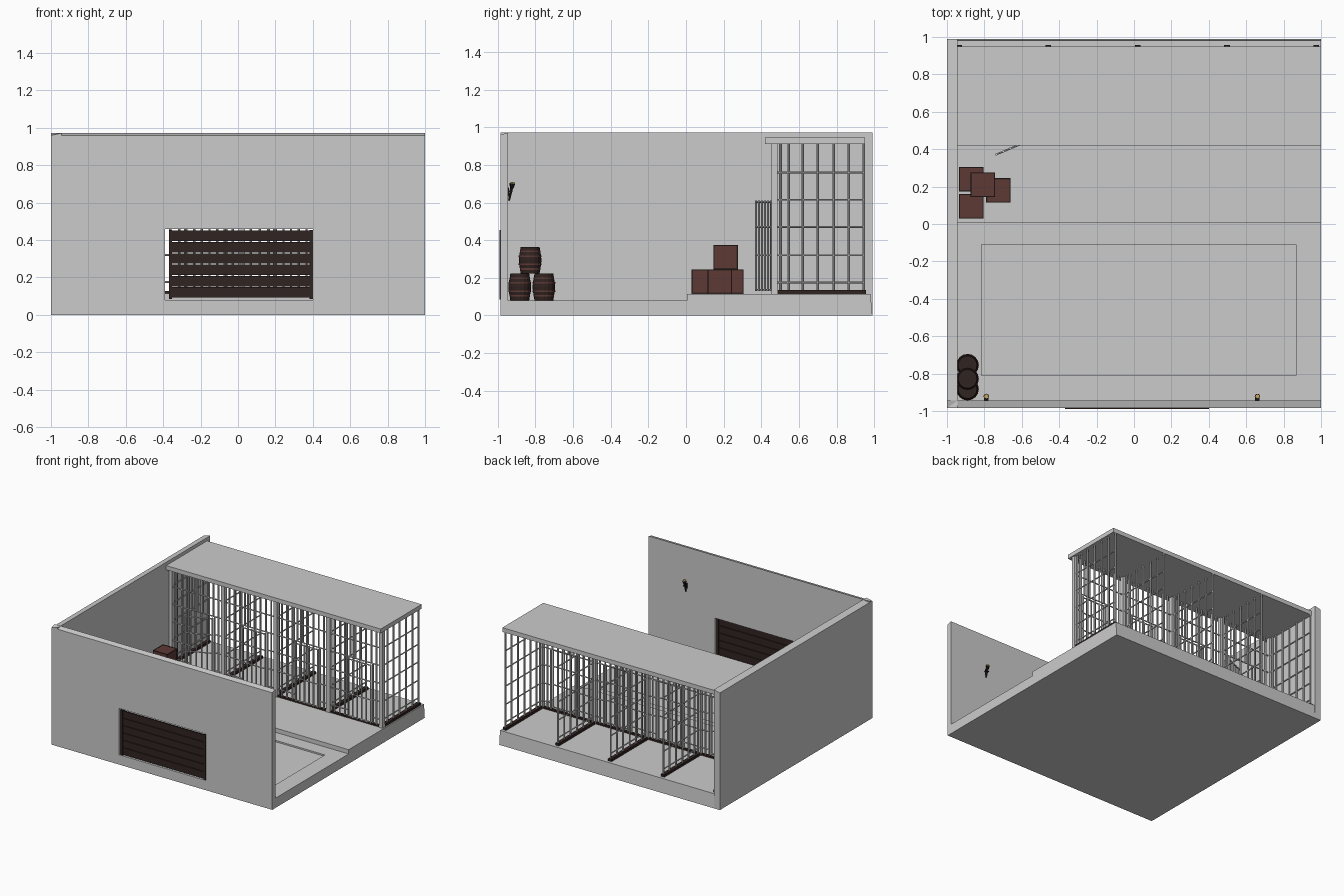
import bpy, bmesh, math
from mathutils import Vector, Matrix

if "Cube" in bpy.data.objects:
    bpy.data.objects.remove(bpy.data.objects["Cube"])


def material(name, rgb):
    m = bpy.data.materials.new(name)
    m.diffuse_color = (*rgb, 1)
    m.use_nodes = True
    m.node_tree.nodes["Principled BSDF"].inputs["Base Color"].default_value = m.diffuse_color
    return m


DARK = material("dark_wood", (0.03, 0.017, 0.015))
RED = material("red_wood", (0.11, 0.042, 0.036))
IRON = material("black_iron", (0.012, 0.01, 0.01))
GOLD = material("flame", (0.5, 0.36, 0.1))


class Part:
    """Collects boxes, rods and prisms into one named object."""

    def __init__(self, name, *mats):
        self.name, self.mats, self.bm = name, mats, bmesh.new()

    def box(self, x0, x1, y0, y1, z0, z1, mat=0):
        m = (Matrix.Translation(((x0 + x1) / 2, (y0 + y1) / 2, (z0 + z1) / 2))
             @ Matrix.Diagonal((x1 - x0, y1 - y0, z1 - z0, 1)))
        r = bmesh.ops.create_cube(self.bm, size=1, matrix=m)
        self.paint(r["verts"], mat)

    def rod(self, a, b, r1=0.007, r2=None, sides=8, mat=0):
        a, b = Vector(a), Vector(b)
        rot = (b - a).to_track_quat('Z', 'Y').to_matrix().to_4x4()
        r = bmesh.ops.create_cone(self.bm, cap_ends=True, segments=sides, radius1=r1,
                                  radius2=r1 if r2 is None else r2, depth=(b - a).length,
                                  matrix=Matrix.Translation((a + b) / 2) @ rot)
        self.paint(r["verts"], mat)

    def prism(self, pts, place, lo, hi):
        rings = [[self.bm.verts.new(place(p, t)) for p in pts] for t in (lo, hi)]
        n = len(pts)
        for i in range(n):
            j = (i + 1) % n
            self.bm.faces.new((rings[0][i], rings[0][j], rings[1][j], rings[1][i]))
        self.bm.faces.new(rings[0][::-1])
        self.bm.faces.new(rings[1])
        bmesh.ops.recalc_face_normals(self.bm, faces=self.bm.faces[:])

    def paint(self, verts, mat):
        for f in {f for v in verts for f in v.link_faces}:
            f.material_index = mat

    def done(self):
        me = bpy.data.meshes.new(self.name)
        self.bm.to_mesh(me)
        self.bm.free()
        for m in self.mats:
            me.materials.append(m)
        ob = bpy.data.objects.new(self.name, me)
        bpy.context.collection.objects.link(ob)
        return ob


def cut(ob, *bounds):
    c = Part("cutter")
    c.box(*bounds)
    c = c.done()
    c.hide_render = True
    mod = ob.modifiers.new("cut", 'BOOLEAN')
    mod.operation, mod.solver, mod.object = 'DIFFERENCE', 'EXACT', c
    bpy.context.view_layer.objects.active = ob
    bpy.ops.object.modifier_apply(modifier=mod.name)
    bpy.data.objects.remove(c)


def along_x(p, t):
    return (t, p[0], p[1])


def along_y(p, t):
    return (p[0], t, p[1])


# stepped floor with a shallow sunken rectangle
p = Part("floor")
p.prism([(-0.985, 0), (0.99, 0), (0.98, 0.115), (0.005, 0.115), (0.005, 0.08), (-0.985, 0.08)],
        along_x, -1, 1)
cut(p.done(), -0.815, 0.865, -0.81, -0.11, 0.068, 0.2)

# walls with slightly sloping tops
p = Part("left_wall")
p.prism([(-1, 0), (-0.945, 0), (-0.945, 0.972), (-1, 0.96)], along_y, -0.985, 0.99)
p.done()
p = Part("front_wall")
p.prism([(-0.985, 0), (-0.945, 0), (-0.945, 0.972), (-0.985, 0.96)], along_x, -1, 1)
cut(p.done(), -0.39, 0.4, -1.2, -0.8, 0.08, 0.46)

# plank gate in the front wall
p = Part("gate", DARK)
for i in range(6):
    z = 0.092 + i * 0.0605
    p.box(-0.37, 0.4, -0.988, -0.975, z, z + 0.056)
for x in (-0.37, 0.382):
    p.box(x, x + 0.018, -0.99, -0.965, 0.085, 0.455)
p.done()

# cell roof
p = Part("cell_roof")
p.box(-0.945, 1, 0.42, 0.95, 0.91, 0.945)
p.done()

# cell dividers: bars, rails, corner posts, wooden sills
LEVELS = (0.175, 0.32, 0.47, 0.615, 0.76)
XS = [-0.935 + 0.4775 * i for i in range(5)]
bars, sills = Part("divider_bars"), Part("wooden_sills", DARK)
for x in XS:
    for y in (0.502, 0.545, 0.62, 0.70, 0.785, 0.865, 0.945):
        bars.rod((x, y, 0.13), (x, y, 0.91))
    for z in LEVELS:
        bars.rod((x, 0.47, z), (x, 0.945, z), 0.005)
    bars.box(x - 0.017, x + 0.017, 0.455, 0.487, 0.115, 0.91)
    sills.box(x - 0.015, x + 0.015, 0.487, 0.957, 0.115, 0.135)
bars.done()

# cell fronts with a door opening in each
DOOR0, DOOR1, TOP = 0.175, 0.395, 0.615
p = Part("cell_front_bars")
for x in XS[:-1]:
    sills.box(x, x + 0.4775, 0.46, 0.482, 0.115, 0.128)
    for i in range(1, 10):
        d = i * 0.04775
        bottom = TOP if DOOR0 - 0.01 < d < DOOR1 + 0.01 else 0.12
        p.rod((x + d, 0.471, bottom), (x + d, 0.471, 0.91))
    for d in (DOOR0, DOOR1):
        p.rod((x + d, 0.471, 0.12), (x + d, 0.471, TOP))
    for z in LEVELS:
        spans = [(0, 0.4775)] if z >= TOP else [(0, DOOR0), (DOOR1, 0.4775)]
        for a, b in spans:
            p.rod((x + a, 0.471, z), (x + b, 0.471, z), 0.005)
p.done()
sills.done()

# barred doors, the first one swung open
for i, x in enumerate(XS[:-1]):
    p = Part(f"cell_door_{i + 1}")
    for k in range(6):
        d = -0.008 - k * 0.041
        p.rod((d, 0, 0.13), (d, 0, 0.61), 0.006)
    for z in (0.137, 0.32, 0.47, 0.603):
        p.rod((-0.213, 0, z), (-0.008, 0, z), 0.005)
    ob = p.done()
    ob.location = (x + DOOR1, 0.455, 0)
    ob.rotation_euler.z = math.radians(23) if i == 0 else 0

# stacked crates with dark edge trim
for n, (cx, cy, z) in enumerate([(-0.87, 0.24, 0.115), (-0.87, 0.095, 0.115),
                                 (-0.725, 0.18, 0.115), (-0.808, 0.21, 0.245)]):
    p = Part(f"crate_{n + 1}", RED, DARK)
    h, w, c = 0.065, 0.006, (cx, cy, z + 0.065)
    p.box(*[v for k in c for v in (k - h + 0.002, k + h - 0.002)])
    for axis in range(3):
        for s in (-1, 1):
            for t in (-1, 1):
                ends = [None] * 3
                ends[axis] = (c[axis] - h, c[axis] + h)
                for a, sg in (((axis + 1) % 3, s), ((axis + 2) % 3, t)):
                    e = c[a] + sg * h
                    ends[a] = tuple(sorted((e, e - sg * w)))
                p.box(*[v for e in ends for v in e], mat=1)
    p.done()

# barrels: bulging body with recessed lid and raised hoops
PROFILE = [(0.0, 0.008), (0.043, 0.008), (0.043, 0), (0.05, 0), (0.054, 0.025), (0.0585, 0.05), (0.06, 0.0715),
           (0.0585, 0.093), (0.054, 0.118), (0.05, 0.143), (0.043, 0.143), (0.043, 0.135), (0.0, 0.135)]
for n, (y, z) in enumerate([(-0.883, 0.08), (-0.755, 0.08), (-0.828, 0.222)]):
    p = Part(f"barrel_{n + 1}", DARK, RED)
    hoops = [[(r, a), (r + 0.003, a), (r + 0.003, a + 0.009), (r, a + 0.009), (r, a)]
             for r, a in ((0.052, 0.02), (0.0575, 0.045), (0.0575, 0.089), (0.052, 0.114))]
    for k, prof in enumerate([PROFILE] + hoops):
        vs = [p.bm.verts.new((r, 0, h)) for r, h in prof]
        es = [p.bm.edges.new(e) for e in zip(vs, vs[1:])]
        old = set(p.bm.faces)
        bmesh.ops.spin(p.bm, geom=vs + es, cent=(0, 0, 0), axis=(0, 0, 1),
                       angle=math.tau, steps=16, use_duplicate=False)
        for f in set(p.bm.faces) - old:
            f.material_index = min(k, 1)
    bmesh.ops.remove_doubles(p.bm, verts=p.bm.verts[:], dist=0.0001)
    bmesh.ops.recalc_face_normals(p.bm, faces=p.bm.faces[:])
    p.done().location = (-0.89, y, z)

# wall torches
for n, x in enumerate((-0.79, 0.66)):
    p = Part(f"torch_{n + 1}", DARK, IRON, GOLD)
    p.rod((x, -0.94, 0.61), (x, -0.924, 0.69), 0.005, 0.009)
    p.rod((x, -0.927, 0.675), (x, -0.922, 0.70), 0.009, 0.015, mat=1)
    p.rod((x, -0.922, 0.70), (x, -0.921, 0.708), 0.012, 0.012, mat=2)
    p.box(x - 0.012, x + 0.012, -0.945, -0.922, 0.655, 0.662, mat=1)
    p.box(x - 0.01, x + 0.01, -0.946, -0.941, 0.635, 0.68, mat=1)
    p.done()
